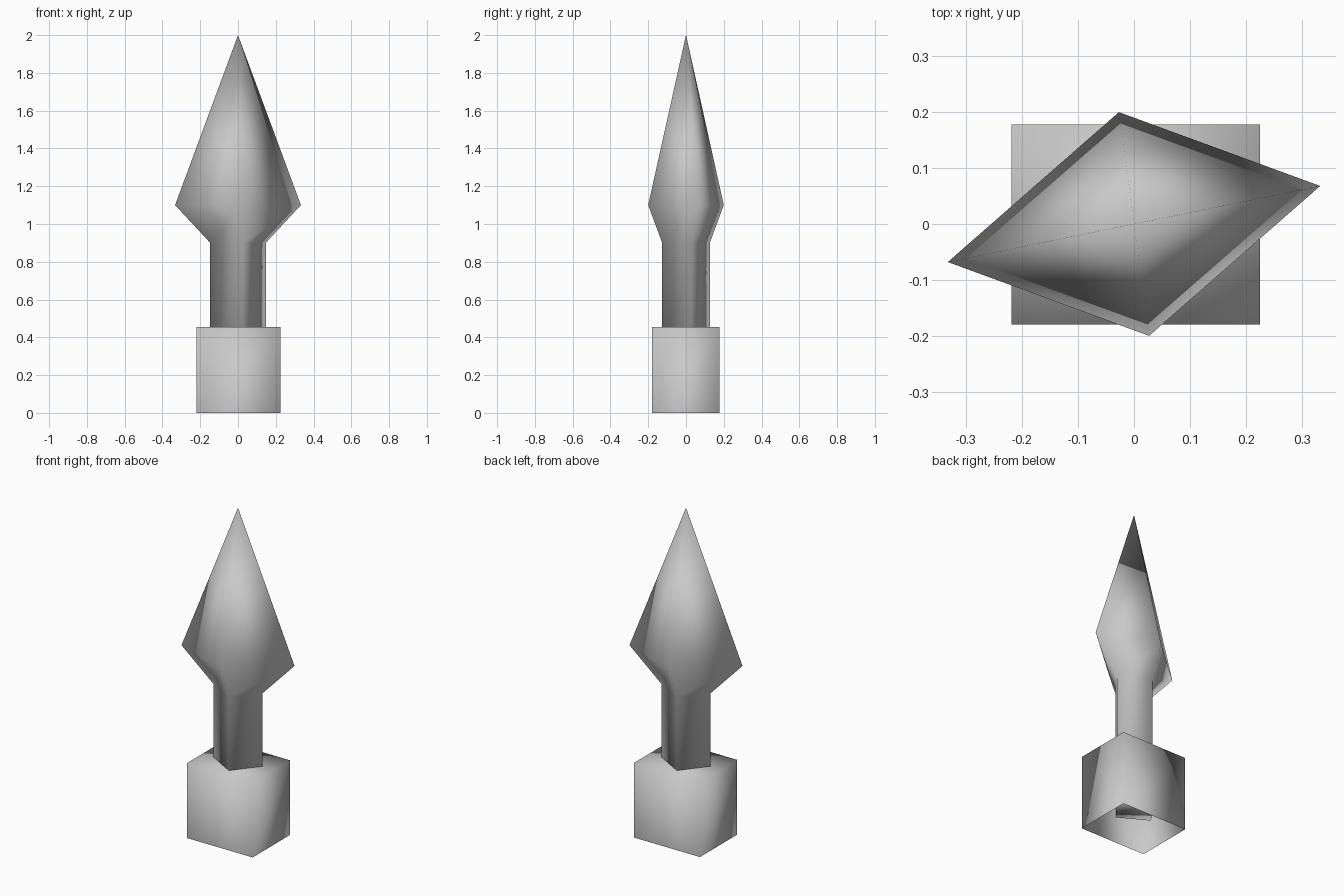
import bpy
import bmesh

cube = bpy.data.objects.get("Cube")
if cube:
    bpy.data.objects.remove(cube, do_unlink=True)

# One plain grey for everything
grey = bpy.data.materials.new("plain_grey")
grey.use_nodes = True
colour = (0.58, 0.58, 0.58, 1)
grey.diffuse_color = colour
grey.node_tree.nodes["Principled BSDF"].inputs["Base Color"].default_value = colour


def lofted(name, rings, apex=None, open_bottom=False):
    """Join four-sided rings, given as (corner, next corner, height), bottom to top.
    The other two corners of each ring mirror the given ones through its centre."""
    bm = bmesh.new()
    loops = []
    for (ax, ay), (bx, by), z in rings:
        corners = [(ax, ay), (bx, by), (-ax, -ay), (-bx, -by)]
        loops.append([bm.verts.new((x, y, z)) for x, y in corners])
    for low, high in zip(loops, loops[1:]):
        for i in range(4):
            j = (i + 1) % 4
            bm.faces.new((low[i], low[j], high[j], high[i]))
    if not open_bottom:
        bm.faces.new(loops[0][::-1])
    top = loops[-1]
    if apex is None:
        bm.faces.new(top)
    else:
        tip = bm.verts.new((0, 0, apex))
        for i in range(4):
            bm.faces.new((top[i], top[(i + 1) % 4], tip))
    mesh = bpy.data.meshes.new(name)
    bm.to_mesh(mesh)
    bm.free()
    mesh.materials.append(grey)
    mesh.shade_smooth()
    obj = bpy.data.objects.new(name, mesh)
    bpy.context.collection.objects.link(obj)
    return obj


# Hollow block, open underneath
half_x, half_y = 0.222, 0.179
block = [((half_x, -half_y), (half_x, half_y), z) for z in (0, 0.455)]
socket = lofted("base_block", block, open_bottom=True)
socket.location = (0.003, -0.001, 0)

# Spear head: narrow rhombic shaft flaring into a pointed blade
shaft = ((0.147, 0.028), (-0.026, 0.126))
blade = ((0.333, 0.068), (-0.027, 0.2))
lofted("shaft_and_point",
       [(*shaft, 0.12), (*shaft, 0.9), (*blade, 1.1)], apex=2)
